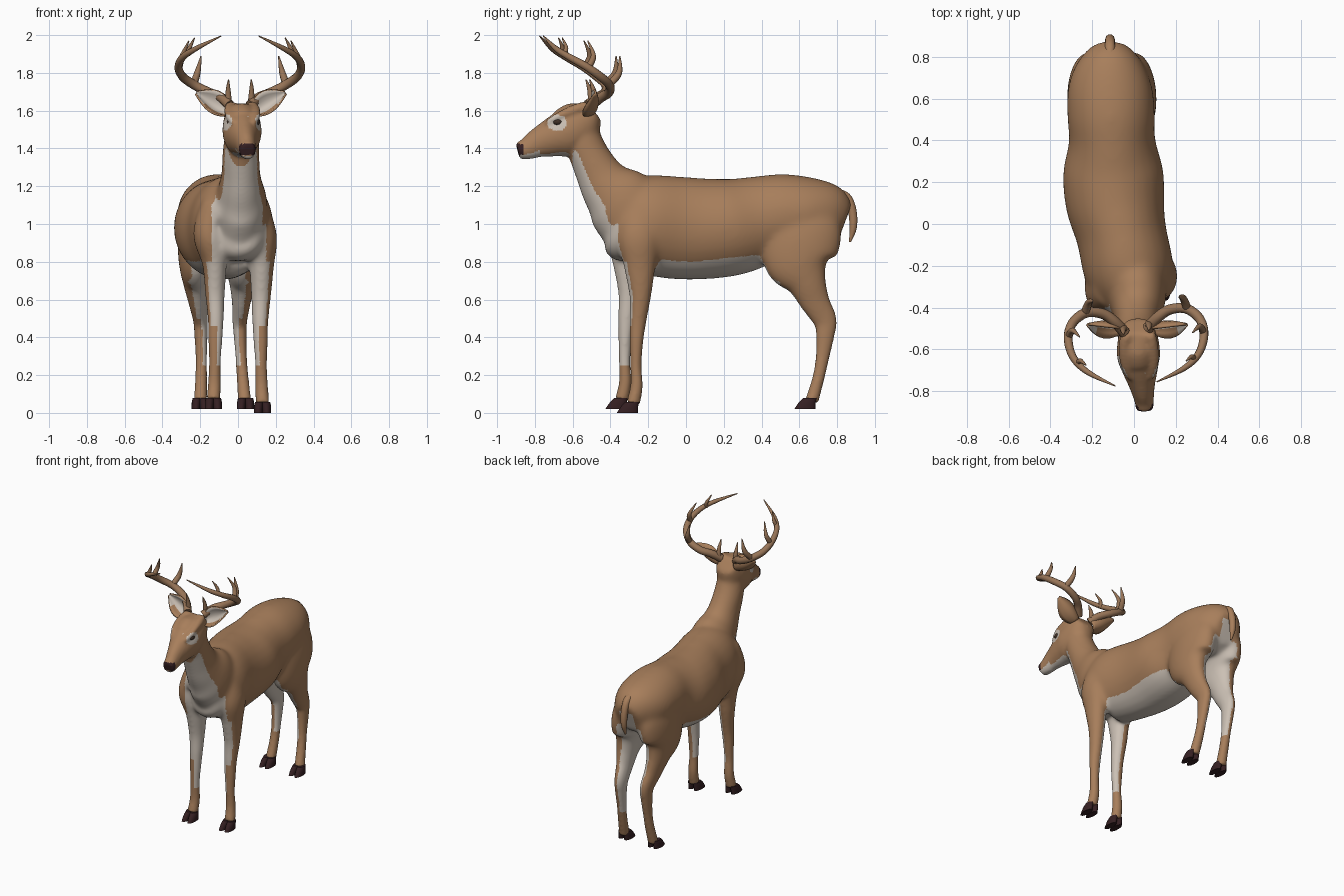
import bpy, bmesh, math
from mathutils import Vector

if "Cube" in bpy.data.objects:
    bpy.data.objects.remove(bpy.data.objects["Cube"])


def material(name, rgb):
    m = bpy.data.materials.new(name)
    m.diffuse_color = (*rgb, 1)
    m.use_nodes = True
    m.node_tree.nodes["Principled BSDF"].inputs["Base Color"].default_value = m.diffuse_color
    return m


BROWN = material("brown_fur", (0.39, 0.21, 0.105))
WHITE = material("pale_fur", (0.60, 0.53, 0.46))
DARK = material("dark_hoof", (0.035, 0.014, 0.016))
ANTLER = material("antler_brown", (0.31, 0.175, 0.095))
EYE = material("eye_dark", (0.05, 0.03, 0.02))


def spline(pts, n=6):
    """Catmull-Rom through tuples of any length."""
    pts = [Vector(p) for p in pts]
    out = []
    for i in range(len(pts) - 1):
        a, b, c, d = pts[max(i - 1, 0)], pts[i], pts[i + 1], pts[min(i + 2, len(pts) - 1)]
        for k in range(n):
            t = k / n
            out.append((b * 2 + (c - a) * t + (a * 2 - b * 5 + c * 4 - d) * t * t
                        + (b * 3 - a - c * 3 + d) * t ** 3) * 0.5)
    return out + [pts[-1]]


def loft(bm, sections, n=6, sides=28, flat=False):
    """Skin elliptical rings (x, y, z, half width, half depth)."""
    path = spline(sections, n)
    rings = []
    for i, p in enumerate(path):
        ahead, behind = path[min(i + 1, len(path) - 1)], path[max(i - 1, 0)]
        t = Vector((0, 0, 1)) if flat else (Vector(ahead[:3]) - Vector(behind[:3])).normalized()
        side = (Vector((1, 0, 0)) - t * t.x).normalized()
        deep = t.cross(side)
        c = Vector(p[:3])
        rings.append([bm.verts.new(c + side * p[3] * math.cos(a) + deep * p[4] * math.sin(a))
                      for a in (2 * math.pi * k / sides for k in range(sides))])
    for r, q in zip(rings, rings[1:]):
        for k in range(sides):
            bm.faces.new((r[k], r[(k + 1) % sides], q[(k + 1) % sides], q[k]))
    bm.faces.new(rings[0])
    bm.faces.new(rings[-1])


def add_object(name, me):
    me.polygons.foreach_set("use_smooth", [True] * len(me.polygons))
    ob = bpy.data.objects.new(name, me)
    bpy.context.collection.objects.link(ob)
    return ob


def finish(bm, name, mats, recalc=True):
    if recalc:
        bmesh.ops.recalc_face_normals(bm, faces=bm.faces)
    me = bpy.data.meshes.new(name)
    bm.to_mesh(me)
    bm.free()
    for m in mats:
        me.materials.append(m)
    return add_object(name, me)


def evaluated_mesh(ob):
    return bpy.data.meshes.new_from_object(ob.evaluated_get(bpy.context.evaluated_depsgraph_get()))


def apply_modifiers(ob):
    me = evaluated_mesh(ob)
    ob.modifiers.clear()
    ob.data = me
    me.polygons.foreach_set("use_smooth", [True] * len(me.polygons))
    return me


def tubes(name, paths, mat):
    """Tapered round tubes from (x, y, z, radius) paths."""
    cu = bpy.data.curves.new(name, 'CURVE')
    cu.dimensions = '3D'
    cu.bevel_depth = 1
    cu.bevel_resolution = 3
    cu.use_fill_caps = True
    for path in paths:
        pts = spline(path, 6)
        sp = cu.splines.new('POLY')
        sp.points.add(len(pts) - 1)
        for q, p in zip(sp.points, pts):
            q.co = (*p[:3], 1)
            q.radius = max(p[3], 0.002)
    cu.materials.append(mat)
    tmp = bpy.data.objects.new(name + "_path", cu)
    bpy.context.collection.objects.link(tmp)
    me = evaluated_mesh(tmp)
    bpy.data.objects.remove(tmp)
    add_object(name, me)


# Body: torso, neck, head and legs lofted, then fused
bm = bmesh.new()
loft(bm, [(.01, -.41, .95, .08, .07), (.01, -.375, .945, .14, .15), (-.005, -.32, .975, .175, .22),
          (-.025, -.22, .995, .215, .262), (-.06, -.05, .98, .217, .272), (-.09, .1, .975, .237, .267),
          (-.10, .25, .985, .24, .257), (-.105, .4, 1.02, .207, .237), (-.11, .53, 1.05, .21, .217),
          (-.115, .66, 1.055, .20, .19), (-.115, .77, 1.03, .155, .17), (-.115, .84, 1.005, .09, .11)])
loft(bm, [(.01, -.25, .98, .15, .195), (.015, -.34, 1.115, .14, .195), (.015, -.417, 1.20, .117, .148),
          (.015, -.463, 1.27, .103, .122), (.015, -.512, 1.365, .098, .106), (.02, -.555, 1.465, .09, .10),
          (.02, -.58, 1.55, .08, .08)])
loft(bm, [(.02, -.485, 1.595, .075, .06), (.02, -.55, 1.54, .096, .122), (.022, -.63, 1.485, .103, .13),
          (.03, -.70, 1.46, .085, .107), (.04, -.78, 1.43, .06, .08), (.048, -.84, 1.40, .047, .06),
          (.052, -.89, 1.385, .042, .044)])
FRONT = [(.10, -.24, 1.10, .06, .09), (.12, -.25, .93, .088, .115), (.125, -.245, .78, .067, .087),
         (.122, -.242, .62, .052, .057), (.118, -.255, .48, .042, .044), (.12, -.262, .38, .038, .036),
         (.122, -.265, .25, .031, .030), (.125, -.262, .14, .034, .033), (.13, -.28, .05, .036, .036)]
HIND = [(.06, .61, 1.13, .08, .13), (.105, .62, .96, .10, .205), (.12, .595, .80, .092, .19),
        (.122, .64, .68, .068, .108), (.115, .682, .58, .05, .079), (.104, .735, .48, .039, .063),
        (.104, .737, .40, .035, .049), (.106, .722, .28, .030, .036), (.11, .70, .17, .032, .032),
        (.117, .665, .05, .035, .036)]
hooves = bmesh.new()
for s in (-1, 1):
    dy, dz = (-.06, .02) if s < 0 else (0, 0)
    loft(bm, [(s * x - (.03 if s < 0 and z > .85 else 0), y + dy, z + dz, a, b) for x, y, z, a, b in FRONT])
    loft(bm, [(-.08 - .03 * min(1, z) + s * x, y, z + .01, a, b) for x, y, z, a, b in HIND])
    # Brow ridge
    loft(bm, [(.032 + s * .045, -.74, 1.53, .018, .015), (.027 + s * .064, -.68, 1.568, .026, .02),
              (.022 + s * .066, -.60, 1.60, .03, .028), (.02 + s * .055, -.52, 1.625, .03, .03)])
    # Cloven hooves: two toes per foot
    for cx, cy, cz in ((s * .13, -.285 + dy, dz), (-.08 + s * .12, .655, .02)):
        for t in (-1, 1):
            loft(hooves, [(cx + t * .019, cy, cz + .058, .021, .036),
                          (cx + t * .021, cy - .013, cz + .035, .024, .045),
                          (cx + t * .023, cy - .026, cz, .023, .056)], 3, 16, True)
hoof_ob = finish(hooves, "hooves", [DARK])
bpy.context.view_layer.objects.active = hoof_ob
hoof_ob.select_set(True)
bpy.ops.object.shade_smooth_by_angle(angle=math.radians(45))

body = finish(bm, "body", [BROWN, WHITE, DARK])
rm = body.modifiers.new("fuse", 'REMESH')
rm.mode = 'VOXEL'
rm.voxel_size = .0095
me = apply_modifiers(body)
# Soften all lightly, and the trunk strongly so the joins blend
trunk = body.vertex_groups.new(name="trunk")
for v in me.vertices:
    w = min(1, max(0, (v.co.z - .66) / .12)) * min(1, max(0, (v.co.y + .56) / .1))
    trunk.add([v.index], w, 'REPLACE')
for name, steps in (("soften", 8), ("blend", 45)):
    sm = body.modifiers.new(name, 'SMOOTH')
    sm.factor = .5
    sm.iterations = steps
    if name == "blend":
        sm.vertex_group = "trunk"
me = apply_modifiers(body)
me.materials.clear()
for m in (BROWN, WHITE, DARK):
    me.materials.append(m)


def fur(c, n):
    """Coat pattern: 0 brown, 1 pale, 2 dark."""
    x, y, z = c
    if y < -.86 and 1.365 < z < 1.425:
        return 2                                                      # nose
    if ((y + .682) / .052) ** 2 + ((z - 1.537) / .042) ** 2 < 1 and abs(n.x) > .3:
        return 1                                                      # eye patch
    if y < -.6 and z > 1.31:
        return int(n.z < (-.4 if y < -.77 else -.75) and z < 1.42)    # chin and jaw
    if y < -.3 and .72 < z < 1.42 and n.y < -.42 and n.z < .4 and abs(x - .005) < .145:
        return 1                                                      # throat and chest
    if -.42 < y < .5 and .68 < z < .86 and n.z < -.58:
        return 1                                                      # belly
    if y < -.1 and z < .8:
        o = n.x * (1 if x > 0 else -1)
        return int((o < -.2 and z > .25) or (n.y < -.35 and o < .7 and z > .46))
    o = n.x * (1 if x > -.1 else -1)
    if y > .38 and z < .84:
        return int((o < -.2 and z > .25) or (n.y < -.3 and o < .4 and z > .5))
    return int(y > .5 and z < 1.06 and abs(x + .113) < .14
               and (o < -.1 or n.z < -.5 or (n.y > .3 and abs(x + .113) < .055)))  # rump


for p in me.polygons:
    p.material_index = fur(p.center, p.normal)

# Tail
tubes("tail", [[(-.115, .79, 1.165, .028), (-.115, .85, 1.14, .026), (-.115, .88, 1.07, .024),
                (-.115, .885, .98, .02), (-.115, .868, .905, .006)]], BROWN)

# Antlers: main beam and four tines
BEAM = [(.055, -.51, 1.63, .028), (.10, -.46, 1.67, .026), (.16, -.42, 1.695, .025), (.24, -.415, 1.735, .024),
        (.305, -.465, 1.782, .023), (.325, -.54, 1.835, .021), (.30, -.63, 1.885, .018),
        (.23, -.70, 1.93, .014), (.10, -.765, 1.995, .003)]
TINES = [[(.06, -.49, 1.65, .018), (.062, -.50, 1.71, .013), (.06, -.52, 1.765, .003)],
         [(.245, -.415, 1.74, .020), (.225, -.365, 1.80, .017), (.205, -.36, 1.89, .003)],
         [(.322, -.53, 1.825, .018), (.305, -.50, 1.89, .014), (.27, -.53, 1.97, .003)],
         [(.278, -.655, 1.895, .015), (.265, -.645, 1.935, .011), (.24, -.665, 1.985, .003)]]
for s, side in ((-1, "left"), (1, "right")):
    tubes(side + "_antler", [[(.01 + s * x, y + (.01 if s > 0 else -.01), z, r) for x, y, z, r in path]
                             for path in [BEAM] + TINES], ANTLER)

    # Ear: cupped leaf opening forward and up, pale inside with a brown lower lip
    bm = bmesh.new()
    base, length = Vector((.015 + s * .07, -.505, 1.595)), Vector((s * .165, .02, .10))
    across, hollow = Vector((-s * .4, .4, .82)), Vector((0, -.9, .45))
    grid = []
    for i in range(13):
        u = i / 12
        w = .06 * math.sin(math.pi * (.12 + .86 * u) ** .85)
        grid.append([bm.verts.new(base + length * u + across * w * v + hollow * w * .9 * (v * v - .45))
                     for v in (k / 4 - 1 for k in range(9))])
    for i, (a, b) in enumerate(zip(grid, grid[1:])):
        for k in range(8):
            bm.faces.new((a[k], a[k + 1], b[k + 1], b[k])).material_index = int(k < 2 and i < 8)
    bm.normal_update()
    if sum(f.normal.y for f in bm.faces) > 0:
        bmesh.ops.reverse_faces(bm, faces=bm.faces)
    ear = finish(bm, side + "_ear", [WHITE, BROWN], False)
    so = ear.modifiers.new("thick", 'SOLIDIFY')
    so.thickness = .01
    so.offset = -1
    so.material_offset = so.material_offset_rim = 1
    apply_modifiers(ear)

    # Eye
    bm = bmesh.new()
    bmesh.ops.create_uvsphere(bm, u_segments=20, v_segments=12, radius=1)
    for v in bm.verts:
        v.co = Vector((.028 + s * .068 + v.co.x * .02, -.678 + v.co.y * .027, 1.54 + v.co.z * .018))
    finish(bm, side + "_eye", [EYE])
